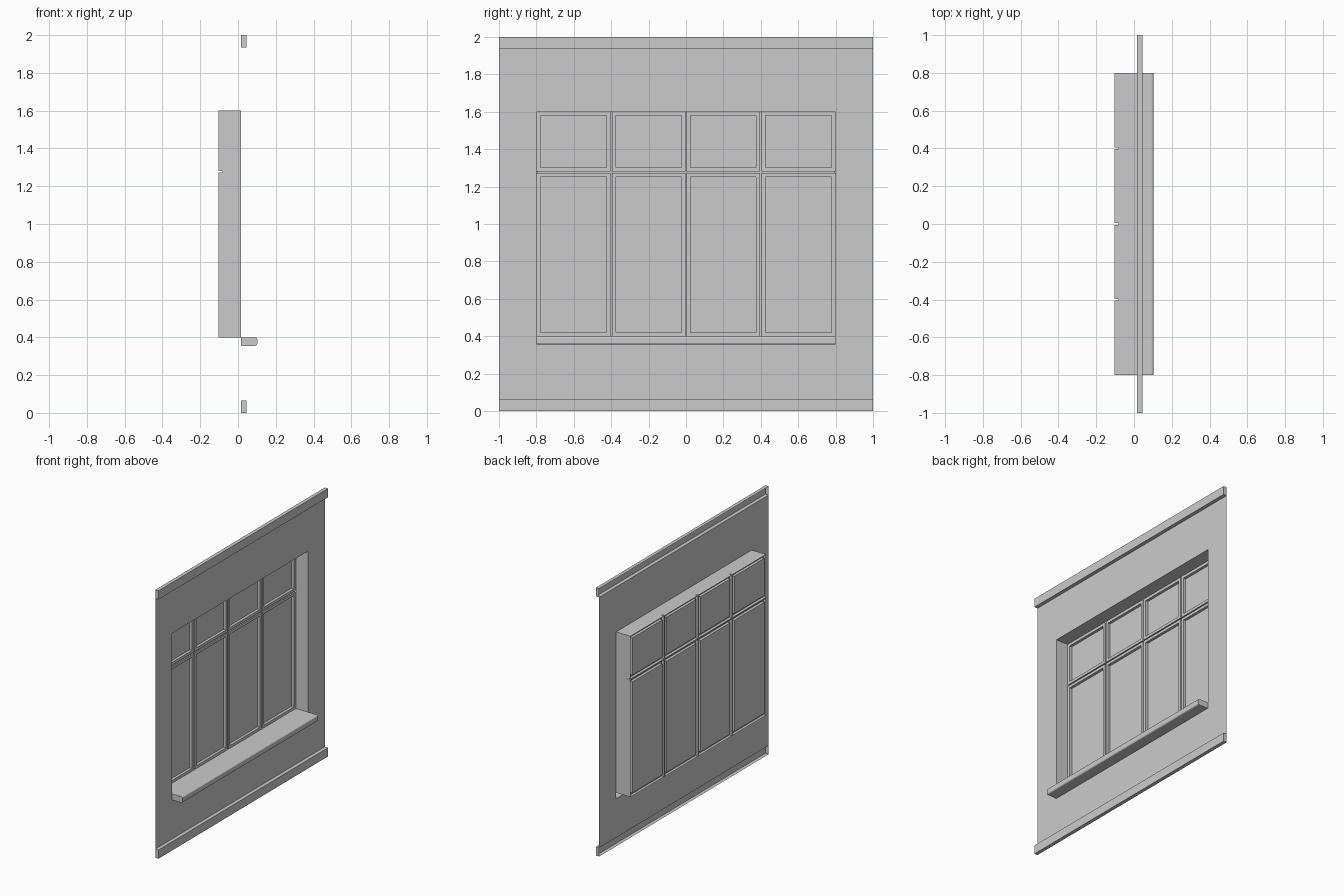
import bpy, bmesh, math

if "Cube" in bpy.data.objects:
    bpy.data.objects.remove(bpy.data.objects["Cube"])

XW = 0.017              # wall plane
XT = 0.044              # front of the trim strips
XF, XB = -0.082, -0.102  # front and back of the window frames
W, Z0, Z1 = 0.8, 0.4, 1.6
SILL_Z, SILL_X, R = 0.355, 0.102, 0.01


def make(name, quads):
    """Object from a list of polygons given as corner points."""
    bm = bmesh.new()
    for q in quads:
        bm.faces.new([bm.verts.new(p) for p in q])
    bmesh.ops.remove_doubles(bm, verts=bm.verts, dist=1e-5)
    me = bpy.data.meshes.new(name)
    bm.to_mesh(me)
    bm.free()
    ob = bpy.data.objects.new(name, me)
    bpy.context.collection.objects.link(ob)
    return ob


def sweep(profile, half, caps=True):
    """Open (x, z) profile swept along y, with closed ends; back stays open."""
    qs = [[(a[0], -half, a[1]), (b[0], -half, b[1]), (b[0], half, b[1]), (a[0], half, a[1])]
          for a, b in zip(profile, profile[1:])]
    if caps:
        qs.append([(x, -half, z) for x, z in reversed(profile)])
        qs.append([(x, half, z) for x, z in profile])
    return qs


def panel(x, y0, y1, z0, z1):
    """Flat rectangle facing +x."""
    return [(x, y0, z0), (x, y1, z0), (x, y1, z1), (x, y0, z1)]


def ring(a, b):
    """Four quads joining two rectangles."""
    return [[a[i], a[(i + 1) % 4], b[(i + 1) % 4], b[i]] for i in range(4)]


# wall with the window opening
make("wall", ring(panel(XW, -1, 1, 0.065, 1.935), panel(XW, -W, W, SILL_Z, Z1)))

# trim strips, open at the back
for name, z in (("bottom_trim", 0), ("top_trim", 1.935)):
    make(name, sweep([(XW, z), (XT, z), (XT, z + 0.065), (XW, z + 0.065)], 1))

# rounded sill, open at the back
arc = [(SILL_X - R + R * math.cos(t), R * math.sin(t)) for t in
       (math.radians(30 * i) for i in range(4))]
lower = [(x, SILL_Z + R - z) for x, z in reversed(arc)]
upper = [(x, Z0 - R + z) for x, z in arc]
make("sill", sweep([(XW, SILL_Z)] + lower + upper + [(XW, Z0)], W))

# reveal from the wall back to the window (normals face the opening)
make("reveal", ring(panel(XF, -W, W, Z0, Z1), panel(XW, -W, W, Z0, Z1)))

# window lights: outer edge, frame face, step back and pane
GAP, RIM = 0.004, 0.021
ZM = 1.276
for row, (za, zb) in (("lower", (Z0, ZM - GAP)), ("upper", (ZM + GAP, Z1))):
    for i in range(4):
        ya = -W + 0.4 * i + (GAP if i > 0 else 0)
        yb = -W + 0.4 * (i + 1) - (GAP if i < 3 else 0)
        outer = (ya, yb, za, zb)
        inner = (ya + RIM, yb - RIM, za + RIM, zb - RIM)
        make(f"{row}_window_{i + 1}",
             ring(panel(XB, *outer), panel(XF, *outer))[::1]
             + ring(panel(XF, *outer), panel(XF, *inner))
             + ring(panel(XF, *inner), panel(XB, *inner))
             + [panel(XB, *inner)])

# thin strips closing the grooves between the frames
make("groove_strips",
     [panel(XB, y - GAP, y + GAP, Z0, Z1) for y in (-0.4, 0, 0.4)]
     + [panel(XB, -W + 0.4 * i + GAP, -W + 0.4 * (i + 1) - GAP, ZM - GAP, ZM + GAP)
        for i in range(4)])
